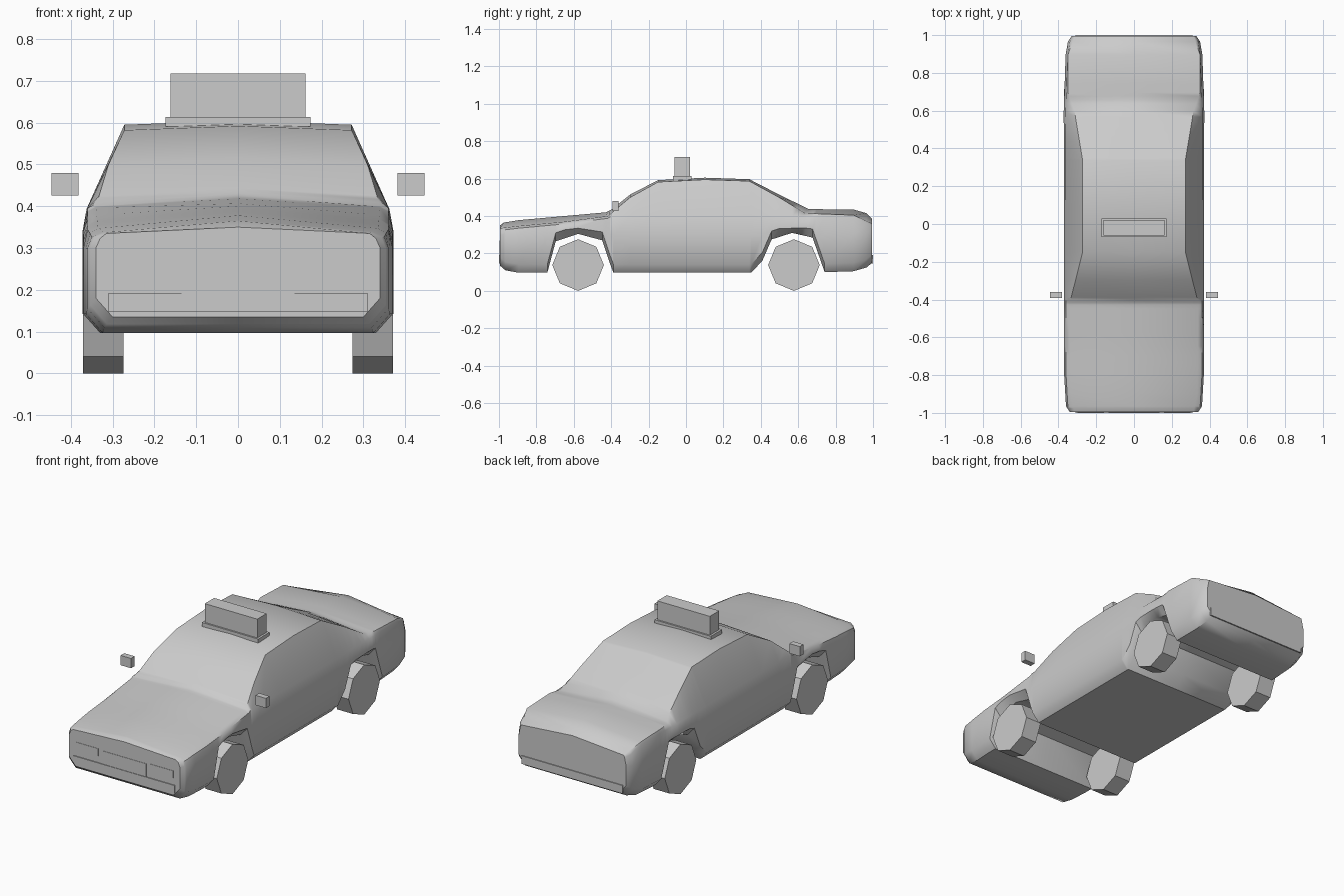
import bpy, bmesh, math

cube = bpy.data.objects.get("Cube")
if cube:
    bpy.data.objects.remove(cube, do_unlink=True)

GREY = (0.6, 0.6, 0.6, 1.0)
paint = bpy.data.materials.new("light_grey")
paint.use_nodes = True
paint.diffuse_color = GREY
paint.node_tree.nodes["Principled BSDF"].inputs["Base Color"].default_value = GREY


def finish(name, bm, smooth=None):
    bmesh.ops.recalc_face_normals(bm, faces=bm.faces)
    mesh = bpy.data.meshes.new(name)
    bm.to_mesh(mesh)
    bm.free()
    mesh.materials.append(paint)
    obj = bpy.data.objects.new(name, mesh)
    bpy.context.collection.objects.link(obj)
    if smooth:
        bpy.ops.object.select_all(action='DESELECT')
        obj.select_set(True)
        bpy.context.view_layer.objects.active = obj
        bpy.ops.object.shade_smooth_by_angle(angle=math.radians(smooth))
    return obj


def box(name, center, size):
    bm = bmesh.new()
    bmesh.ops.create_cube(bm, size=1)
    bmesh.ops.scale(bm, vec=size, verts=bm.verts)
    bmesh.ops.translate(bm, vec=center, verts=bm.verts)
    return finish(name, bm)


def wheel(name, x, y):
    bm = bmesh.new()
    bmesh.ops.create_cone(bm, cap_ends=True, segments=8, radius1=0.138, radius2=0.138, depth=0.097)
    for v in bm.verts:
        a, b, c = v.co
        v.co = (c + x, a + y, b + 0.138)
    return finish(name, bm)


def sample(curve, y):
    for (y0, a), (y1, b) in zip(curve, curve[1:]):
        if y <= y1:
            return a + (b - a) * (y - y0) / (y1 - y0)
    return curve[-1][1]


# Body outlines along the length: (y, value)
ridge = [(-1, .35), (-.98, .365), (-.9, .378), (-.43, .42), (-.4, .435), (-.3, .515), (-.15, .592),
         (.1, .605), (.34, .597), (.5, .515), (.66, .437), (.9, .435), (.97, .415), (1, .385)]
edge_height = [(-1, .335), (-.9, .347), (-.65, .37), (-.42, .4), (-.3, .5), (-.15, .582),
               (.1, .595), (.34, .587), (.5, .5), (.64, .415), (.9, .405), (1, .36)]
edge_width = [(-1, .315), (-.9, .335), (-.42, .34), (-.15, .272), (.34, .272), (.6, .315),
              (.7, .35), (.9, .35), (1, .315)]
side_width = [(-1, .34), (-.97, .36), (-.8, .37), (.6, .372), (.9, .362), (.97, .35), (1, .33)]
underside = [(-1, .135), (-.97, .11), (-.9, .097), (-.745, .097), (-.7, .265), (-.58, .305),
             (-.45, .27), (-.41, .15), (-.39, .097), (.35, .097), (.41, .16), (.46, .275),
             (.57, .31), (.68, .285), (.745, .1), (.9, .105), (.97, .125), (1, .15)]

# Body lofted through cross-sections, with the wheel arches in the underside
curves = (ridge, edge_height, edge_width, side_width, underside)
stations = sorted({y for curve in curves for y, _ in curve})
bm = bmesh.new()
rings = []
for y in stations:
    top, ez, ex, w, bottom = (sample(c, y) for c in curves)
    low = min(bottom + .045, .335)
    belt = max(.3, low + .005)
    half = [(w - .04, bottom), (w, low), (w, belt),
            (w - .01, min(.395, ez - .012)), (ex, ez)]
    outline = [(0, bottom)] + half + [(0, top)] + [(-x, z) for x, z in reversed(half)]
    rings.append([bm.verts.new((x, y * .995, z)) for x, z in outline])
for a, b in zip(rings, rings[1:]):
    for i in range(len(a)):
        j = (i + 1) % len(a)
        bm.faces.new((a[i], a[j], b[j], b[i]))
bm.faces.new(rings[0])
bm.faces.new(rings[-1])
finish("body", bm, smooth=42)

# Bumper strips and shallow lamp and grille panels
for end, sign in (("front", -1), ("rear", 1)):
    box(end + "_bumper", (0, sign * .9965, .17), (.62, .007, .045))
box("grille", (0, -.995, .225), (.27, .004, .08))
for side, sign in (("left", 1), ("right", -1)):
    box(side + "_headlamp", (sign * .23, -.995, .25), (.14, .004, .04))

# Wheels and door mirrors
    for end, y in (("front", -.577), ("rear", .577)):
        wheel(end + "_" + side + "_wheel", sign * .322, y)
    box(side + "_mirror", (sign * .414, -.376, .453), (.064, .032, .054))

# Roof sign
box("sign_base", (0, -.02, .602), (.346, .1, .022))
box("sign_box", (0, -.02, .664), (.322, .082, .106))
